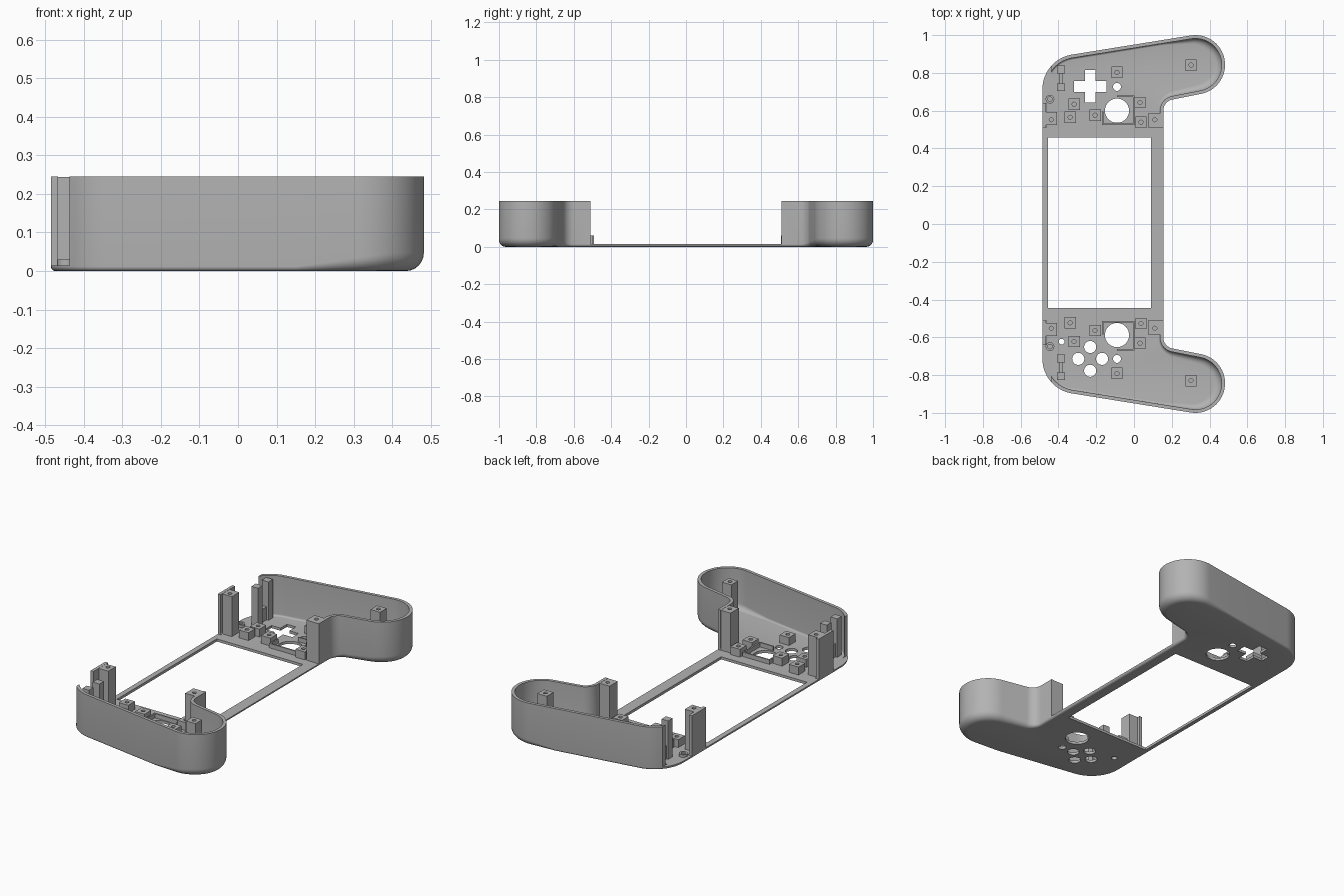
import bpy, bmesh, math
from mathutils import Matrix, Vector

old = bpy.data.objects.get("Cube")
if old:
    bpy.data.objects.remove(old, do_unlink=True)

grey = bpy.data.materials.new("matte grey plastic")
grey.use_nodes = True
grey.diffuse_color = (0.45, 0.45, 0.45, 1)
grey.node_tree.nodes["Principled BSDF"].inputs["Base Color"].default_value = (0.45, 0.45, 0.45, 1)

FLOOR, TOP, WALL = 0.015, 0.245, 0.018
SHIFT = 0.006          # small offset of the fittings along y
SIDES = (1, -1)


def finish(bm, name):
    bmesh.ops.recalc_face_normals(bm, faces=bm.faces)
    me = bpy.data.meshes.new(name)
    bm.to_mesh(me)
    bm.free()
    me.materials.append(grey)
    ob = bpy.data.objects.new(name, me)
    bpy.context.collection.objects.link(ob)
    return ob


def box(bm, x0, x1, y0, y1, z0, z1):
    size = Matrix.Diagonal((x1 - x0, abs(y1 - y0), z1 - z0, 1))
    mid = Matrix.Translation(((x0 + x1) / 2, (y0 + y1) / 2, (z0 + z1) / 2))
    bmesh.ops.create_cube(bm, size=1, matrix=mid @ size)


def cyl(bm, x, y, r, z0, z1, seg=32):
    bmesh.ops.create_cone(bm, cap_ends=True, segments=seg, radius1=r, radius2=r,
                          depth=z1 - z0, matrix=Matrix.Translation((x, y, (z0 + z1) / 2)))


def cut(ob, cutter):
    mod = ob.modifiers.new("cut", "BOOLEAN")
    mod.operation, mod.solver, mod.object = "DIFFERENCE", "EXACT", cutter
    cutter.hide_render = True
    bpy.context.view_layer.objects.active = ob
    bpy.ops.object.modifier_apply(modifier=mod.name)
    bpy.data.objects.remove(cutter, do_unlink=True)


def smooth(ob):
    bpy.ops.object.select_all(action="DESELECT")
    ob.select_set(True)
    bpy.context.view_layer.objects.active = ob
    bpy.ops.object.shade_smooth_by_angle(angle=math.radians(30))


def outline():
    """Points, outward normals and bottom-edge radii of the body outline."""
    half = []

    def arc(cx, cy, r, a0, a1, n, out=1, reach=0.25):
        for i in range(n + 1):
            a = math.radians(a0 + (a1 - a0) * i / n)
            d = Vector((math.cos(a), math.sin(a)))
            p = Vector((cx, cy)) + d * r
            grow = max(0, min(1, (p.x - 0.15) / reach))
            half.append((p, d * out, 0.012 + 0.035 * grow))

    arc(-0.30, 0.714, 0.185, 180, 99, 14)            # rounded shoulder
    shoulder = half[-1]
    arc(0.325, 0.843, 0.157, 99, -80, 30)            # grip tip
    tip = half[15]
    k = (0.15 - shoulder[0].x) / (tip[0].x - shoulder[0].x)
    half.insert(15, (shoulder[0].lerp(tip[0], k), shoulder[1], 0.012))
    arc(0.215, 0.60, 0.06, 100, 180, 10, -1, 0.1)    # neck
    flip = [(Vector((p.x, -p.y)), Vector((n.x, -n.y)), r) for p, n, r in reversed(half)]
    return half + flip


def tray(name, inset, z0, z1, shrink):
    """Solid of the outline with a rounded bottom edge."""
    bm, rings, steps = bmesh.new(), [], 6
    for s in range(steps + 2):
        a = math.pi / 2 * min(s, steps) / steps
        ring = []
        for p, n, r in outline():
            r = r * shrink
            q = p - n * (inset + r * (1 - math.sin(a)))
            z = z1 if s > steps else z0 + r * (1 - math.cos(a))
            ring.append(bm.verts.new((q.x, q.y, z)))
        rings.append(ring)
    for lo, hi in zip(rings, rings[1:]):
        for i in range(len(lo)):
            j = (i + 1) % len(lo)
            bm.faces.new((lo[i], lo[j], hi[j], hi[i]))
    bm.faces.new(rings[0])
    bm.faces.new(rings[-1])
    return finish(bm, name)


# Shell: solid body, hollowed, with the middle and the side slots opened
shell = tray("shell", 0, 0, TOP, 1)
cut(shell, tray("cavity", WALL, FLOOR, 0.4, 0.85))
bm = bmesh.new()
box(bm, -1, 1, -0.51, 0.51, FLOOR, 0.5)
cut(shell, finish(bm, "middle_cutter"))
bm = bmesh.new()
for s in SIDES:
    box(bm, -0.6, -0.437, s * 0.64, s * 0.95, FLOOR, 0.5)
cut(shell, finish(bm, "slot_cutter"))

# Screen window and control openings
bm = bmesh.new()
box(bm, -0.455, 0.09, -0.452 + SHIFT, 0.452 + SHIFT, -0.1, 0.1)
for s in SIDES:
    cyl(bm, -0.09, s * 0.594 + SHIFT, 0.064, -0.1, 0.1, 48)
    cyl(bm, -0.09, s * 0.72 + SHIFT, 0.021, -0.1, 0.1)
for dx, dy in ((1, 0), (-1, 0), (0, 1), (0, -1)):
    cyl(bm, -0.232 + dx * 0.063, -0.714 + dy * 0.063, 0.032, -0.1, 0.1)
cyl(bm, -0.383, -0.623, 0.015, -0.1, 0.1)
w, l = 0.028, 0.086
corner = [(w, w), (w, l), (-w, l)]
cross = []
for q in range(4):
    for x, y in corner[:2] + [(-w, l)]:
        p = Matrix.Rotation(q * math.pi / 2, 2) @ Vector((x, y))
        cross.append(bm.verts.new((p.x - 0.232, p.y + 0.728, -0.1)))
face = bm.faces.new(cross)
top = bmesh.ops.extrude_face_region(bm, geom=[face])["geom"]
bmesh.ops.translate(bm, vec=(0, 0, 0.2), verts=[v for v in top if isinstance(v, bmesh.types.BMVert)])
cut(shell, finish(bm, "opening_cutter"))
smooth(shell)

# Screw bosses: x, distance from the middle, height
low, high = 0.06, 0.243
bosses = [(-0.09, 0.797, low), (-0.317, 0.628, low), (-0.206, 0.57, low),
          (0.032, 0.637, low), (0.037, 0.533, low), (0.302, 0.835, high)]
for s in SIDES:
    side = "left" if s < 0 else "right"
    spots = bosses + [(-0.338, 0.559 if s > 0 else 0.529, low)]
    bm, holes = bmesh.new(), bmesh.new()
    for x, y, h in spots:
        y = s * y + SHIFT
        box(bm, x - 0.03, x + 0.03, y - 0.03, y + 0.03, 0.01, h)
        cyl(holes, x, y, 0.011, h - 0.035, h + 0.05, 16)
    ob = finish(bm, side + "_screw_bosses")
    cut(ob, finish(holes, "boss_hole_cutter"))

    # Tall corner posts
    bm, holes = bmesh.new(), bmesh.new()
    box(bm, -0.472, -0.407, s * 0.525, s * 0.592, 0.01, TOP - 0.001)
    box(bm, 0.075, 0.15, s * 0.511, s * 0.585, 0.01, TOP - 0.001)
    for x in (-0.438, 0.11):
        cyl(holes, x, s * 0.552, 0.011, TOP - 0.04, TOP + 0.05, 16)
    ob = finish(bm, side + "_corner_posts")
    cut(ob, finish(holes, "post_hole_cutter"))

    # Upright bracket beside the shoulder slot
    bm = bmesh.new()
    for y in (0.718, 0.812):
        box(bm, -0.408, -0.366, s * (y - 0.02) + SHIFT, s * (y + 0.02) + SHIFT, 0.01, 0.235)
    box(bm, -0.398, -0.378, s * 0.735 + SHIFT, s * 0.795 + SHIFT, 0.01, 0.09)
    finish(bm, side + "_shoulder_bracket")

    # Thin ribs around the stick opening
    bm = bmesh.new()
    box(bm, -0.006, 0.002, s * 0.519 + SHIFT, s * 0.675 + SHIFT, 0.01, 0.04)
    box(bm, -0.17, -0.006, s * 0.519 + SHIFT, s * 0.527 + SHIFT, 0.01, 0.04)
    box(bm, -0.09, -0.006, s * 0.667 + SHIFT, s * 0.675 + SHIFT, 0.01, 0.04)
    box(bm, -0.17, -0.162, s * 0.527 + SHIFT, s * 0.59 + SHIFT, 0.01, 0.04)
    finish(bm, side + "_stick_ribs")

    # Small ring boss near the outer edge
    bm, hole = bmesh.new(), bmesh.new()
    cyl(bm, -0.445, s * 0.655 + SHIFT, 0.023, 0.01, 0.03)
    cyl(hole, -0.445, s * 0.655 + SHIFT, 0.012, 0.016, 0.1)
    ob = finish(bm, side + "_ring_boss")
    cut(ob, finish(hole, "ring_cutter"))
    smooth(ob)
